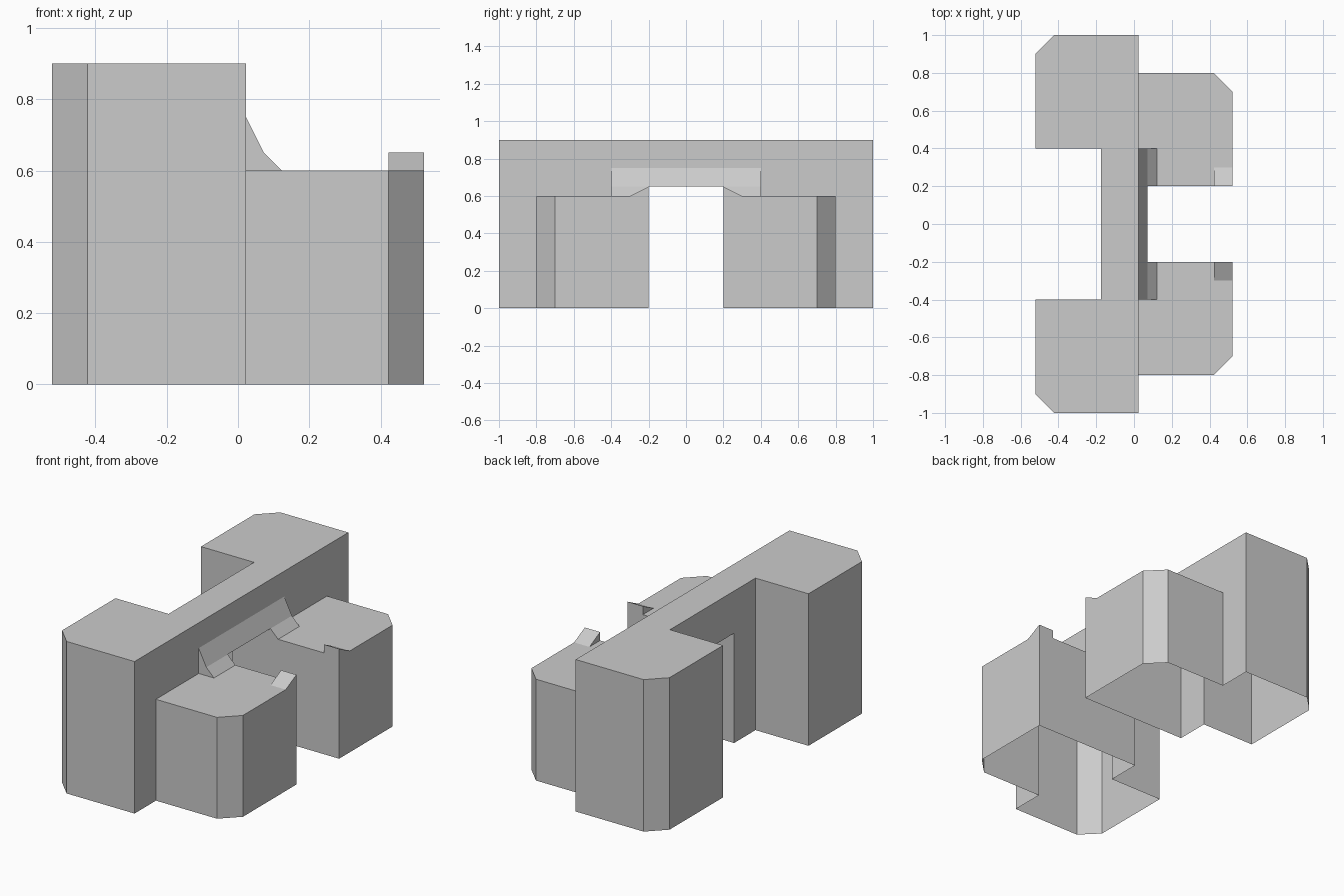
import bpy, bmesh
from mathutils import Vector

if "Cube" in bpy.data.objects:
    bpy.data.objects.remove(bpy.data.objects["Cube"])

# Shared dimensions: back x, slab x, front-of-tower x, wing front x
XB, XS, XF, XW = -0.5225, -0.175, 0.0225, 0.5225
CH = 0.1                       # corner chamfer
TALL, LOW, ARCH, RAMP = 0.9, 0.6, 0.65, 0.75
R1, R2 = XF + 0.05, XF + 0.1   # ramp steps
BX = XW - CH                   # inner side of the corner wedges


def part(name, faces):
    """Build the +y half from (points, outward direction) and mirror it."""
    bm = bmesh.new()
    for pts, out in faces:
        f = bm.faces.new([bm.verts.new(p) for p in pts])
        f.normal_update()
        if f.normal.dot(Vector(out)) < 0:
            f.normal_flip()
    bmesh.ops.remove_doubles(bm, verts=bm.verts, dist=1e-5)
    me = bpy.data.meshes.new(name)
    bm.to_mesh(me)
    bm.free()
    ob = bpy.data.objects.new(name, me)
    bpy.context.collection.objects.link(ob)
    m = ob.modifiers.new("mirror", 'MIRROR')
    m.use_axis = (False, True, False)
    return ob


def walls(path, z0, z1):
    """Vertical walls along a clockwise path, facing left of travel."""
    return [([(*a, z0), (*b, z0), (*b, z1), (*a, z1)], (a[1] - b[1], b[0] - a[0], 0))
            for a, b in zip(path, path[1:])]


def flat(pts, z, up=1):
    return [([(x, y, z) for x, y in pts], (0, 0, up))]


def upright(pts, y, out):
    return [([(x, y, z) for x, z in pts], (0, out, 0))]


def slope_x(x0, z0, x1, z1, y0, y1):
    return [([(x0, y0, z0), (x0, y1, z0), (x1, y1, z1), (x1, y0, z1)], (1, 0, 1))]


# Tall rear building: outer walls, roof and upper front wall
back = [(XS, 0.2), (XS, 0.4), (XB, 0.4), (XB, 0.9), (XB + CH, 1), (XF, 1), (XF, 0.8)]
roof = [(XS, 0)] + back[1:6] + [(XF, 0)]
part("tall_block",
     walls(back, 0, TALL)
     + flat(roof, TALL)
     + walls([(XF, 0.8), (XF, 0.4)], LOW, TALL)
     + walls([(XF, 0.4), (XF, 0)], RAMP, TALL))

# Front wings: walls and roof around ramp and wedge
wing = [(XF, 0.8), (XW - CH, 0.8), (XW, 0.7), (XW, 0.2)]
part("front_wing",
     walls(wing, 0, LOW)
     + flat(wing[:3] + [(XW, 0.3), (BX, 0.3), (BX, 0.2), (R2, 0.2), (R2, 0.4), (XF, 0.4)], LOW))

# Passage through the middle: side wall, ceiling and rear lintel
part("passage",
     upright([(XW, 0), (XW, LOW), (R2, LOW), (R1, ARCH), (XS, ARCH), (XS, 0)], 0.2, -1)
     + flat([(XS, 0), (XS, 0.2), (R1, 0.2), (R1, 0)], ARCH, -1)
     + walls([(XS, 0), (XS, 0.2)], ARCH, TALL))

# Sloped canopy over the passage
part("canopy",
     slope_x(XF, RAMP, R1, ARCH, 0, 0.4)
     + slope_x(R1, ARCH, R2, LOW, 0.2, 0.4)
     + upright([(XF, LOW), (XF, RAMP), (R1, ARCH), (R2, LOW)], 0.4, 1))

# Small wedges on the inner front corners of the wings
part("corner_wedge",
     upright([(BX, LOW), (XW, LOW), (XW, ARCH), (BX, ARCH)], 0.2, -1)
     + [([(BX, 0.2, ARCH), (XW, 0.2, ARCH), (XW, 0.3, LOW), (BX, 0.3, LOW)], (0, 1, 1))]
     + [([(x, 0.2, LOW), (x, 0.2, ARCH), (x, 0.3, LOW)], (s, 0, 0)) for x, s in ((BX, -1), (XW, 1))])
